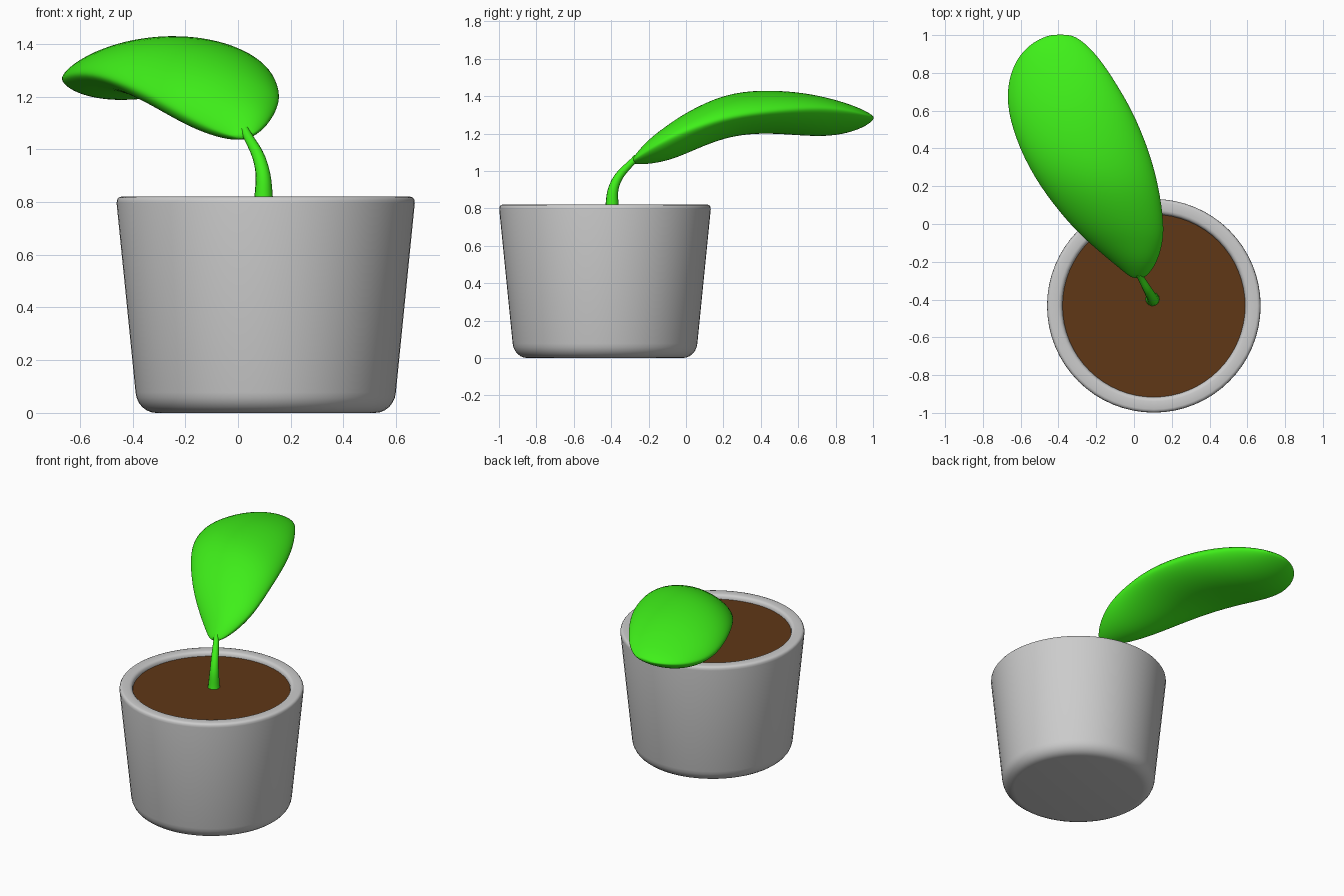
import bpy, bmesh, math

if "Cube" in bpy.data.objects:
    bpy.data.objects.remove(bpy.data.objects["Cube"])

CX, CY = 0.105, -0.433  # pot axis


def material(name, rgb):
    m = bpy.data.materials.new(name)
    m.diffuse_color = (*rgb, 1)
    m.use_nodes = True
    m.node_tree.nodes["Principled BSDF"].inputs["Base Color"].default_value = m.diffuse_color
    return m


def mesh_object(name, verts, faces, mat=None, angle=40):
    me = bpy.data.meshes.new(name)
    me.from_pydata(verts, [], faces)
    bm = bmesh.new()
    bm.from_mesh(me)
    bmesh.ops.remove_doubles(bm, verts=bm.verts, dist=1e-5)
    bmesh.ops.recalc_face_normals(bm, faces=bm.faces)
    bm.to_mesh(me)
    bm.free()
    ob = bpy.data.objects.new(name, me)
    bpy.context.collection.objects.link(ob)
    if mat:
        me.materials.append(mat)
    select(ob)
    bpy.ops.object.shade_smooth_by_angle(angle=math.radians(angle))
    return ob


def select(ob):
    bpy.ops.object.select_all(action='DESELECT')
    ob.select_set(True)
    bpy.context.view_layer.objects.active = ob


def bridge(rings):
    """Quads between closed rings of equal size, plus end caps."""
    n = len(rings[0])
    verts = [p for r in rings for p in r]
    faces = [(i * n + j, i * n + (j + 1) % n, (i + 1) * n + (j + 1) % n, (i + 1) * n + j)
             for i in range(len(rings) - 1) for j in range(n)]
    faces += [tuple(range(n)), tuple(range(len(verts) - n, len(verts)))]
    return verts, faces


def circle(r, z, n=64):
    return [(CX + r * math.cos(2 * math.pi * k / n), CY + r * math.sin(2 * math.pi * k / n), z)
            for k in range(n)]


green = material("leaf_green", (0.05, 0.87, 0.01))
brown = material("soil_brown", (0.115, 0.038, 0.008))

# Pot: rounded base, tapered wall, rounded rim, recess for the soil
corner = [(0.415 + 0.079 * math.sin(t), 0.085 - 0.085 * math.cos(t))
          for t in (k * math.radians(85) / 6 for k in range(7))]
rim = [(0.5655, 0.795), (0.564, 0.808), (0.558, 0.817), (0.548, 0.82),
       (0.506, 0.82), (0.495, 0.817), (0.487, 0.809), (0.484, 0.797), (0.480, 0.76)]
verts, faces = bridge([circle(r, z) for r, z in corner + rim])
mesh_object("pot", verts, faces)

# Soil
mesh_object("soil", *bridge([circle(0.481, 0.765), circle(0.484, 0.792)]), brown)

# Stem: tapered tube
cu = bpy.data.curves.new("stem", 'CURVE')
cu.dimensions = '3D'
cu.bevel_depth = 1.0
cu.bevel_resolution = 4
cu.use_fill_caps = True
sp = cu.splines.new('BEZIER')
path = [(0.098, -0.398, 0.78, 0.038), (0.090, -0.380, 0.93, 0.026), (0.025, -0.265, 1.075, 0.016)]
sp.bezier_points.add(len(path) - 1)
for bp, (x, y, z, r) in zip(sp.bezier_points, path):
    bp.co = (x, y, z)
    bp.radius = r
    bp.handle_left_type = bp.handle_right_type = 'AUTO'
stem = bpy.data.objects.new("stem", cu)
bpy.context.collection.objects.link(stem)
cu.materials.append(green)
select(stem)
bpy.ops.object.convert(target='MESH')
bpy.ops.object.shade_smooth_by_angle(angle=math.radians(50))

# Leaf: padded cross-sections (y, left x, right x, left z, right z, top z, bottom z)
sections = [
    (-0.287, -0.01, 0.050, 1.050, 1.055, 1.065, 1.040),
    (-0.265, -0.04, 0.080, 1.055, 1.070, 1.095, 1.036),
    (-0.20, -0.12, 0.125, 1.085, 1.115, 1.170, 1.037),
    (-0.10, -0.24, 0.155, 1.150, 1.170, 1.245, 1.053),
    (0.00, -0.345, 0.162, 1.210, 1.215, 1.315, 1.090),
    (0.20, -0.505, 0.135, 1.280, 1.285, 1.413, 1.180),
    (0.40, -0.612, 0.080, 1.293, 1.315, 1.436, 1.205),
    (0.60, -0.675, -0.005, 1.272, 1.332, 1.422, 1.192),
    (0.75, -0.672, -0.095, 1.262, 1.335, 1.390, 1.187),
    (0.87, -0.628, -0.175, 1.268, 1.322, 1.355, 1.205),
    (0.95, -0.555, -0.250, 1.275, 1.302, 1.325, 1.235),
    (0.99, -0.480, -0.305, 1.280, 1.290, 1.302, 1.262),
    (1.003, -0.430, -0.350, 1.282, 1.286, 1.291, 1.276),
]
N = 24
rings = []
for y, xl, xr, zl, zr, zt, zb in sections:
    ring = []
    for k in range(N):
        t = 2 * math.pi * k / N
        u = (1 + math.cos(t)) / 2
        edge, mid = zl + (zr - zl) * u, (zl + zr) / 2
        s = math.sin(t)
        bulge = abs(s) ** 1.25 * ((zt - mid) if s > 0 else (zb - mid))
        ring.append((xl + (xr - xl) * u, y, edge + bulge))
    rings.append(ring)
leaf = mesh_object("leaf", *bridge(rings), green, 75)
sub = leaf.modifiers.new("smooth", 'SUBSURF')
sub.levels = sub.render_levels = 2
